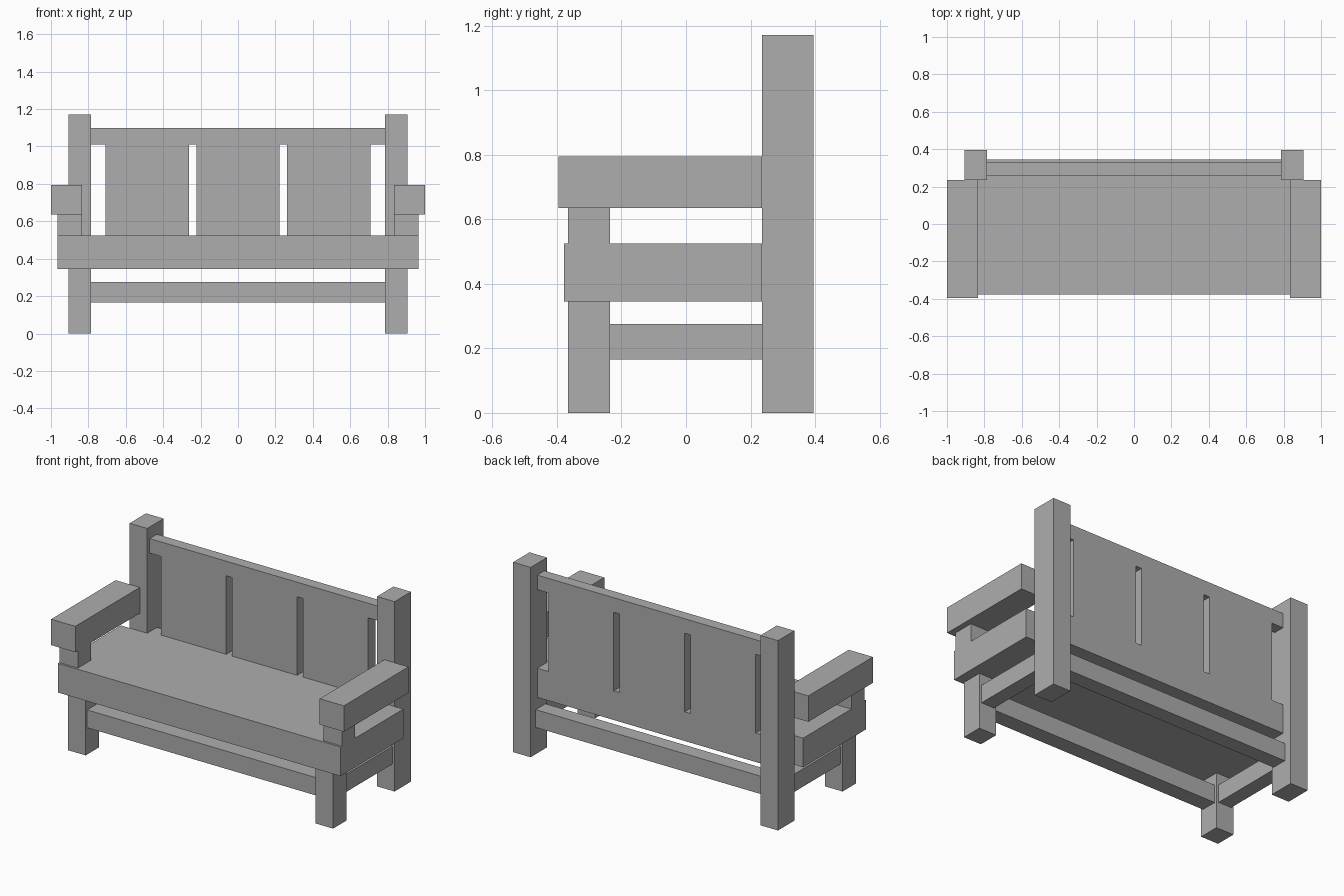
import bpy

if "Cube" in bpy.data.objects:
    bpy.data.objects.remove(bpy.data.objects["Cube"])

wood = bpy.data.materials.new("plain_grey")
wood.diffuse_color = (0.42, 0.42, 0.42, 1)
wood.use_nodes = True
wood.node_tree.nodes["Principled BSDF"].inputs["Base Color"].default_value = wood.diffuse_color


def box(name, x0, x1, y0, y1, z0, z1):
    """Axis-aligned block given by its limits."""
    bpy.ops.mesh.primitive_cube_add(size=1)
    o = bpy.context.object
    o.name = name
    o.data.name = name
    for v in o.data.vertices:
        v.co = (x1 if v.co.x > 0 else x0,
                y1 if v.co.y > 0 else y0,
                z1 if v.co.z > 0 else z0)
    o.data.materials.append(wood)
    return o


def pair(name, x0, x1, *rest):
    """The same block on the left and right."""
    box("right_" + name, x0, x1, *rest)
    box("left_" + name, -x1, -x0, *rest)


POST_IN, POST_OUT = 0.785, 0.905
SEAT_BOTTOM, SEAT_TOP = 0.345, 0.525

# Uprights
pair("back_post", POST_IN, POST_OUT, 0.235, 0.395, 0, 1.172)
pair("front_leg", POST_IN, POST_OUT, -0.365, -0.235, 0, SEAT_BOTTOM)

# Seat, with a tongue reaching the backrest between the posts
box("seat", -0.965, 0.965, -0.378, 0.235, SEAT_BOTTOM, SEAT_TOP)
box("seat_tongue", -POST_IN, POST_IN, 0.235, 0.26, SEAT_BOTTOM, SEAT_TOP)

# Armrests and their supports
pair("arm_support", 0.838, 0.965, -0.365, -0.235, SEAT_TOP, 0.635)
pair("armrest", 0.835, 1.0, -0.395, 0.235, 0.635, 0.795)

# Stretchers between the legs
box("front_stretcher", -POST_IN, POST_IN, -0.35, -0.25, 0.165, 0.275)
box("back_stretcher", -POST_IN, POST_IN, 0.25, 0.345, 0.165, 0.275)
pair("side_stretcher", 0.80, 0.89, -0.235, 0.235, 0.165, 0.275)

# Backrest: two rails and three wide slats
BACK = (0.26, 0.33)
box("backrest_lower_rail", -POST_IN, POST_IN, *BACK, SEAT_BOTTOM, SEAT_TOP)
box("backrest_top_rail", -POST_IN, POST_IN, *BACK, 1.01, 1.10)
for name, cx in (("left", -0.485), ("middle", 0), ("right", 0.485)):
    box(name + "_slat", cx - 0.2225, cx + 0.2225, *BACK, SEAT_TOP, 1.01)
